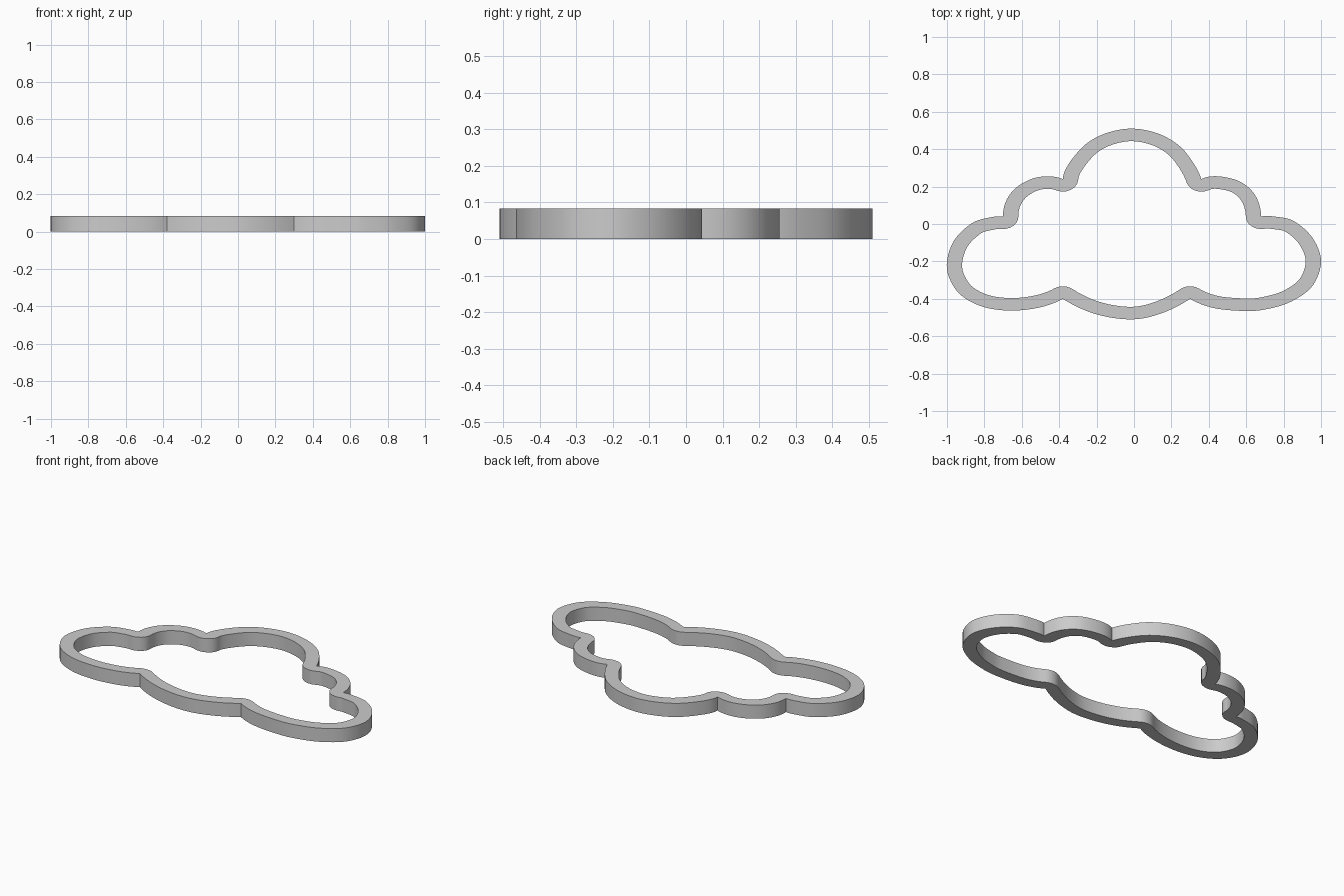
import bpy, bmesh, math
from mathutils import Vector

if "Cube" in bpy.data.objects:
    bpy.data.objects.remove(bpy.data.objects["Cube"], do_unlink=True)

HEIGHT = 0.083
WALL = Vector((0.082, 0.067))   # wall thickness across x and across y
STEPS = 6                       # samples per outline span

# Outer outline, one list per lobe, counter-clockwise; lobes meet in sharp notches
bottom_lobe = [(-.38, -.4), (-.21, -.48), (-.02, -.51), (.14, -.48), (.3, -.4)]
right_lobe = [(.3, -.4), (.43, -.45), (.6, -.465), (.71, -.455), (.84, -.415),
              (.955, -.33), (1, -.2), (.955, -.075), (.855, .015), (.75, .04), (.68, .04)]
right_shoulder = [(.68, .04), (.65, .15), (.57, .225), (.45, .255), (.36, .24)]
top_lobe = [(.36, .24), (.315, .33), (.24, .42), (.125, .485), (-.015, .51),
            (-.15, .485), (-.26, .425), (-.35, .32), (-.38, .24)]
left_shoulder = [(-.38, .24), (-.46, .255), (-.55, .24), (-.635, .19), (-.685, .12), (-.7, .04)]
left_lobe = [(-.7, .04), (-.77, .035), (-.865, .005), (-.96, -.085), (-1, -.2),
             (-.985, -.295), (-.92, -.385), (-.8, -.445), (-.65, -.463), (-.5, -.445), (-.38, -.4)]
lobes = [bottom_lobe, right_lobe, right_shoulder, top_lobe, left_shoulder, left_lobe]


def smooth_path(points):
    """Smooth curve through the points of one lobe."""
    p = [Vector(q) for q in points]
    p = [3 * p[0] - 3 * p[1] + p[2]] + p + [3 * p[-1] - 3 * p[-2] + p[-3]]
    path = []
    for a, b, c, d in zip(p, p[1:], p[2:], p[3:]):
        for i in range(STEPS):
            t = i / STEPS
            path.append(b + (c - a) * t / 2 + (2 * a - 5 * b + 4 * c - d) * t * t / 2
                        + (3 * b - a - 3 * c + d) * t ** 3 / 2)
    return path + [p[-2]]


def inward_angles(path):
    """Inward direction at each sample, with x and y scaled by the wall."""
    angles = []
    for i in range(len(path)):
        d = path[min(i + 1, len(path) - 1)] - path[max(i - 1, 0)]
        angles.append(math.atan2(d.x / WALL.x, -d.y / WALL.y))
    return angles


# Pair every outer point with its inner point, rounding the wall at each notch
pairs = []


def add_pair(point, angle):
    offset = Vector((math.cos(angle) * WALL.x, math.sin(angle) * WALL.y))
    pairs.append((point, point + offset))


paths = [smooth_path(lobe) for lobe in lobes]
headings = [inward_angles(path) for path in paths]
for k, path in enumerate(paths):
    for point, angle in zip(path, headings[k]):
        add_pair(point, angle)
    start, end = headings[k][-1], headings[(k + 1) % len(paths)][0]
    turn = (end - start + math.pi) % math.tau - math.pi
    for i in range(1, STEPS):
        add_pair(path[-1], start + turn * i / STEPS)

# Closed wall: top ring, bottom ring, outer side and inner side
bm = bmesh.new()
rows = []
for outer, inner in pairs:
    rows.append([bm.verts.new((q.x, q.y, z)) for q, z in
                 ((outer, 0), (outer, HEIGHT), (inner, HEIGHT), (inner, 0))])
for a, b in zip(rows, rows[1:] + rows[:1]):
    for j in range(4):
        n = (j + 1) % 4
        bm.faces.new((a[j], b[j], b[n], a[n]))
bmesh.ops.remove_doubles(bm, verts=bm.verts, dist=0.0002)
bmesh.ops.recalc_face_normals(bm, faces=bm.faces)
mesh = bpy.data.meshes.new("cloud_cutter_wall")
bm.to_mesh(mesh)
bm.free()

wall = bpy.data.objects.new("cloud_cutter_wall", mesh)
bpy.context.collection.objects.link(wall)

# Plain grey material
grey = bpy.data.materials.new("light_grey")
grey.use_nodes = True
color = (0.6, 0.6, 0.6, 1)
grey.diffuse_color = color
grey.node_tree.nodes["Principled BSDF"].inputs["Base Color"].default_value = color
mesh.materials.append(grey)

# Smooth curved sides, sharp rims and notches
bpy.ops.object.select_all(action="DESELECT")
wall.select_set(True)
bpy.context.view_layer.objects.active = wall
bpy.ops.object.shade_smooth_by_angle(angle=math.radians(30))
